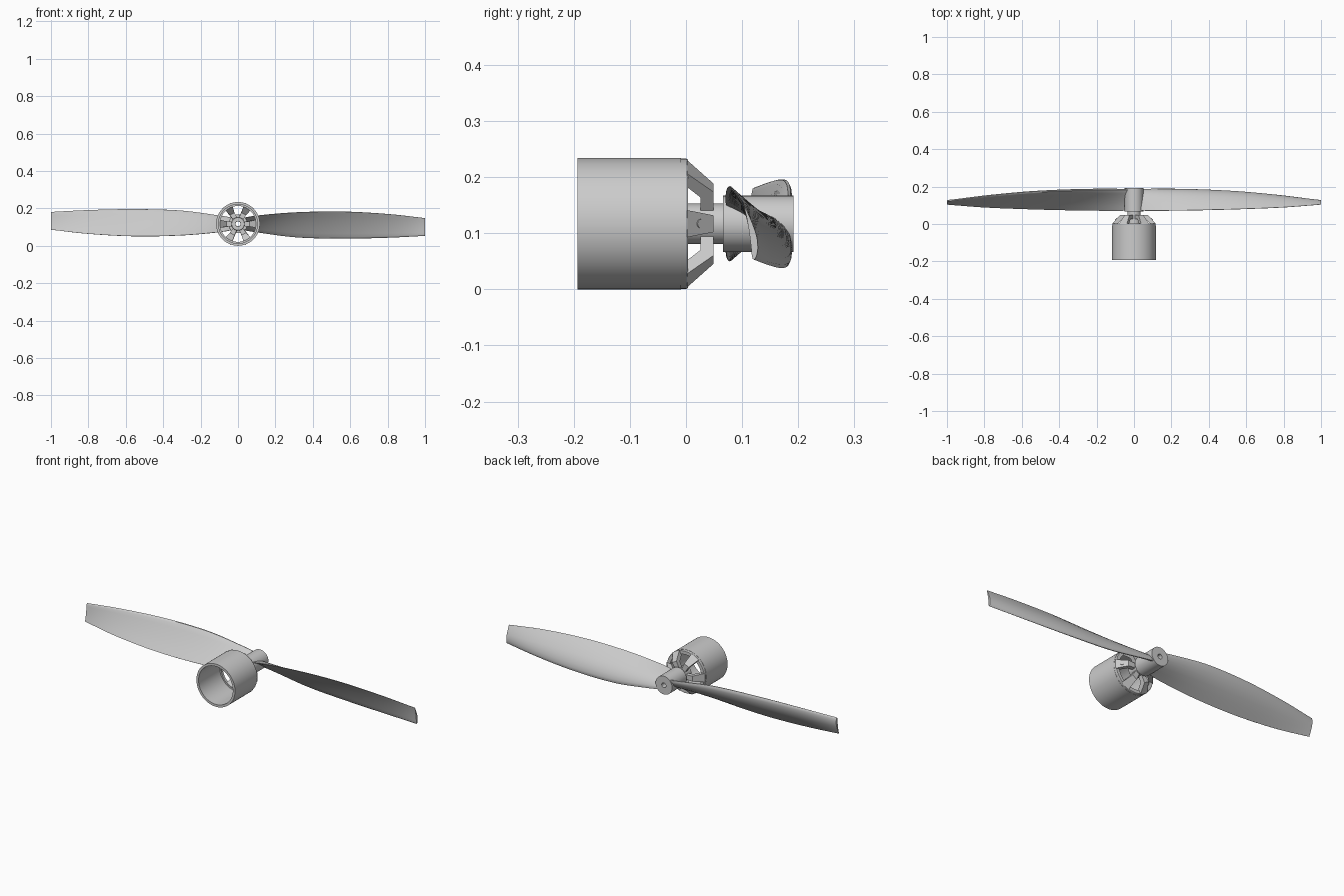
import bpy, bmesh
from math import sin, cos, pi, radians
from mathutils import Vector, Matrix

if "Cube" in bpy.data.objects:
    bpy.data.objects.remove(bpy.data.objects["Cube"])

CZ = 0.117  # height of the motor axis (runs along y)


def finish(bm, name, angle=30):
    bmesh.ops.recalc_face_normals(bm, faces=bm.faces)
    mesh = bpy.data.meshes.new(name)
    bm.to_mesh(mesh)
    bm.free()
    ob = bpy.data.objects.new(name, mesh)
    bpy.context.collection.objects.link(ob)
    bpy.ops.object.select_all(action='DESELECT')
    ob.select_set(True)
    bpy.context.view_layer.objects.active = ob
    bpy.ops.object.shade_smooth_by_angle(angle=radians(angle))
    return ob


def lathe(name, profile, n=64):
    """Revolve a closed (radius, y) profile around the motor axis."""
    bm = bmesh.new()
    rings = []
    for i in range(n):
        a = 2 * pi * i / n
        rings.append([bm.verts.new((r * cos(a), y, CZ + r * sin(a))) for r, y in profile])
    m = len(profile)
    for i in range(n):
        p, q = rings[i], rings[(i + 1) % n]
        for j in range(m):
            k = (j + 1) % m
            bm.faces.new((p[j], p[k], q[k], q[j]))
    return finish(bm, name)


def spline(rows, u):
    """Smooth interpolation of rows keyed on their first value."""
    i = 0
    while i < len(rows) - 2 and u > rows[i + 1][0]:
        i += 1
    a, b = rows[i], rows[i + 1]
    p, n = rows[max(i - 1, 0)], rows[min(i + 2, len(rows) - 1)]
    h = b[0] - a[0]
    t = (u - a[0]) / h
    out = []
    for k in range(1, len(a)):
        ma = (b[k] - p[k]) / (b[0] - p[0]) * h
        mb = (n[k] - a[k]) / (n[0] - a[0]) * h
        out.append((2*t**3 - 3*t*t + 1) * a[k] + (t**3 - 2*t*t + t) * ma
                   + (3*t*t - 2*t**3) * b[k] + (t**3 - t*t) * mb)
    return out


# Motor can: open tube
lathe("motor_can", [(0.117, -0.193), (0.117, -0.009), (0.104, -0.009), (0.104, -0.193)], 72)

# Bell ring closing the back of the can
lathe("bell_ring", [(0.116, -0.010), (0.116, 0.001), (0.114, 0.004), (0.096, 0.004), (0.096, -0.010)], 72)

# Central boss and collar carrying the propeller
lathe("bell_boss", [(0.014, 0.0), (0.034, 0.0), (0.036, 0.003), (0.036, 0.066), (0.014, 0.066)], 48)

# Propeller hub with recessed bore
lathe("propeller_hub", [(0.013, 0.066), (0.050, 0.066), (0.050, 0.192), (0.013, 0.192)], 64)

# Six sloping spokes: (radius, y, half width)
spoke = [(0.116, 0.003, 0.024), (0.074, 0.049, 0.015), (0.030, 0.049, 0.012),
         (0.030, 0.026, 0.012), (0.062, 0.026, 0.014), (0.097, -0.008, 0.022)]
bm = bmesh.new()
for s in range(6):
    a = s * pi / 3
    sides = []
    for sign in (-1, 1):
        sides.append([bm.verts.new((r * cos(a) - sign * w * sin(a), y,
                                    CZ + r * sin(a) + sign * w * cos(a))) for r, y, w in spoke])
    lo, hi = sides
    bm.faces.new(lo)
    bm.faces.new(hi[::-1])
    for j in range(6):
        k = (j + 1) % 6
        bm.faces.new((lo[j], hi[j], hi[k], lo[k]))
finish(bm, "bell_spokes")

# Set screws on two opposite spokes
bm = bmesh.new()
for s in (1, -1):
    d = Vector((s * 0.046, 0.042, 0)).normalized()
    mat = Matrix.Translation((s * 0.095, 0.025, CZ)) @ d.to_track_quat('Z', 'Y').to_matrix().to_4x4()
    bmesh.ops.create_cone(bm, cap_ends=True, segments=20, radius1=0.008, radius2=0.008,
                          depth=0.005, matrix=mat)
finish(bm, "set_screws")

# Blade stations: x, leading edge y z, trailing edge y z, thickness factor
stations = [(0.02, 0.186, 0.086, 0.072, 0.148, 1.2),
            (0.10, 0.187, 0.073, 0.071, 0.161, 1.1),
            (0.30, 0.184, 0.046, 0.073, 0.178, 1.0),
            (0.55, 0.172, 0.038, 0.079, 0.183, 0.9),
            (0.80, 0.148, 0.043, 0.089, 0.170, 0.85),
            (1.00, 0.121, 0.053, 0.104, 0.148, 0.85)]
# Airfoil: chord fraction, offset fraction, once around
airfoil = [(0, 0), (0.02, 0.04), (0.08, 0.085), (0.2, 0.13), (0.35, 0.15), (0.5, 0.14),
           (0.7, 0.098), (0.85, 0.055), (1, 0.006), (1, -0.006), (0.8, 0.006), (0.6, 0.008),
           (0.4, 0.0), (0.2, -0.015), (0.08, -0.028), (0.02, -0.022)]


def blade(name, side):
    bm = bmesh.new()
    rings = []
    count = 40
    for i in range(count + 1):
        x = 0.02 + 0.98 * i / count
        ly, lz, ty, tz, th = spline(stations, x)
        cy, cz = ty - ly, tz - lz
        ring = []
        for t, o in airfoil:
            y = ly + cy * t + cz * o * th
            z = lz + cz * t - cy * o * th
            ring.append(bm.verts.new((side * x, y, CZ + side * (z - CZ))))
        rings.append(ring)
    m = len(airfoil)
    for p, q in zip(rings, rings[1:]):
        for j in range(m):
            k = (j + 1) % m
            bm.faces.new((p[j], p[k], q[k], q[j]))
    bm.faces.new(rings[0])
    bm.faces.new(rings[-1][::-1])
    return finish(bm, name, 40)


# Two blades, the second turned half a revolution
blade("blade_right", 1)
blade("blade_left", -1)
